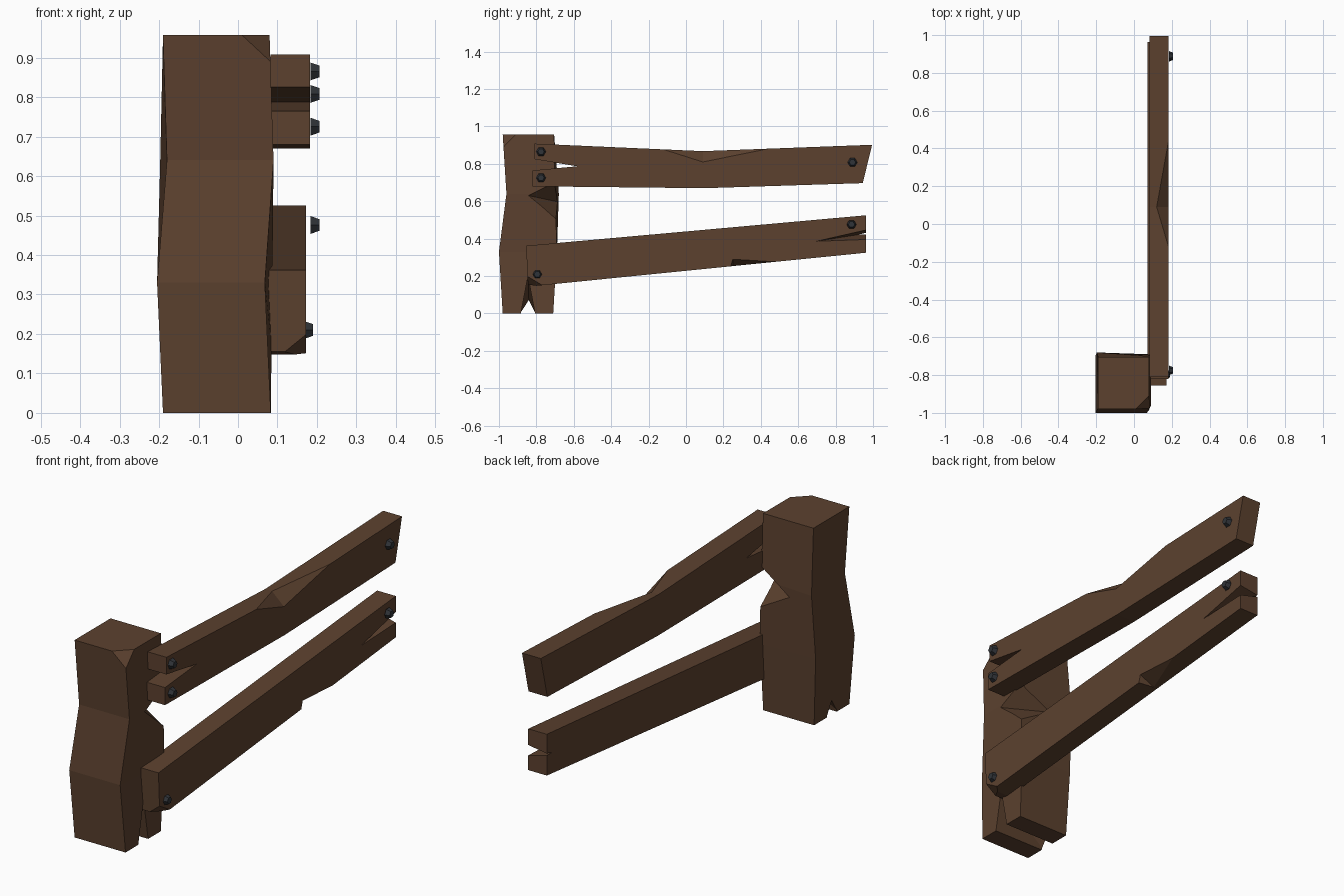
import bpy, bmesh
from mathutils import Vector

cube = bpy.data.objects.get("Cube")
if cube:
    bpy.data.objects.remove(cube, do_unlink=True)


def material(name, rgb):
    m = bpy.data.materials.new(name)
    m.use_nodes = True
    m.diffuse_color = (*rgb, 1)
    m.node_tree.nodes["Principled BSDF"].inputs["Base Color"].default_value = (*rgb, 1)
    return m


WOOD = material("brown_wood", (0.107, 0.053, 0.028))
IRON = material("dark_iron", (0.03, 0.034, 0.04))


def make(name, bm, mat):
    bmesh.ops.recalc_face_normals(bm, faces=bm.faces[:])
    me = bpy.data.meshes.new(name)
    bm.to_mesh(me)
    bm.free()
    me.materials.append(mat)
    ob = bpy.data.objects.new(name, me)
    bpy.context.collection.objects.link(ob)
    return ob


def plank(name, outline, x0, x1):
    """Side outline in (y, z), extruded across x."""
    bm = bmesh.new()
    face = bm.faces.new([bm.verts.new((x0, y, z)) for y, z in outline])
    ext = bmesh.ops.extrude_face_region(bm, geom=[face], use_keep_orig=True)
    verts = [v for v in ext["geom"] if isinstance(v, bmesh.types.BMVert)]
    bmesh.ops.translate(bm, verts=verts, vec=(x1 - x0, 0, 0))
    return make(name, bm, WOOD)


def slice_corner(ob, a, b, c):
    """Saw off a corner along the plane through three points."""
    a, b, c = Vector(a), Vector(b), Vector(c)
    bm = bmesh.new()
    bm.from_mesh(ob.data)
    centre = sum((v.co for v in bm.verts), Vector()) / len(bm.verts)
    n = (b - a).cross(c - a).normalized()
    if n.dot(centre - a) > 0:
        n = -n
    bmesh.ops.bisect_plane(bm, geom=bm.verts[:] + bm.edges[:] + bm.faces[:],
                           plane_co=a, plane_no=n, clear_outer=True)
    bmesh.ops.holes_fill(bm, edges=[e for e in bm.edges if e.is_boundary])
    bmesh.ops.recalc_face_normals(bm, faces=bm.faces[:])
    bm.to_mesh(ob.data)
    bm.free()


def carve(ob, points):
    """Subtract the convex hull of the points."""
    bm = bmesh.new()
    for p in points:
        bm.verts.new(p)
    bmesh.ops.convex_hull(bm, input=bm.verts[:])
    cutter = make("cutter", bm, WOOD)
    cutter.hide_render = True
    mod = ob.modifiers.new("carve", "BOOLEAN")
    mod.operation, mod.solver, mod.object = "DIFFERENCE", "EXACT", cutter
    bpy.context.view_layer.objects.active = ob
    bpy.ops.object.modifier_apply(modifier=mod.name)
    bpy.data.objects.remove(cutter, do_unlink=True)


def chip(ob, a, b, c, d):
    """Splintered notch: valley a-b, rising to c on one side and d on the other."""
    a, b, c, d = map(Vector, (a, b, c, d))
    mid = (a + b) / 2
    carve(ob, [2 * a - b, 2 * b - a, 2 * c - mid, 2 * d - mid])


# Post: four uneven rings of corners
rings = [
    (0.0, [(-.19, -.98), (.083, -.98), (.083, -.71), (-.19, -.71)]),
    (.33, [(-.205, -1), (.068, -1), (.087, -.69), (-.205, -.70)]),
    (.64, [(-.18, -.96), (.09, -.96), (.09, -.70), (-.197, -.68)]),
    (.957, [(-.19, -.98), (.08, -.98), (.08, -.705), (-.19, -.705)]),
]
bm = bmesh.new()
loops = [[bm.verts.new((x, y, z)) for x, y in ring] for z, ring in rings]
bm.faces.new(loops[0])
bm.faces.new(loops[-1])
for low, high in zip(loops, loops[1:]):
    for i in range(4):
        j = (i + 1) % 4
        bm.faces.new((low[i], low[j], high[j], high[i]))
post = make("post", bm, WOOD)
slice_corner(post, (.01, -.98, .957), (.083, -.98, .885), (.08, -.91, .957))
chip(post, (.087, -.84, .63), (-.06, -.70, .60), (.087, -.70, .70), (.087, -.70, .51))
# Split in the foot of the post
carve(post, [(.1, -.845, .2), (-.22, -.84, .06)]
      + [(x, y, -.01) for x in (.1, -.22) for y in (-.885, -.805)])

# Upper rail with a forked end
upper = plank("upper_rail", [
    (-.81, .908), (.09, .868), (.995, .902), (.945, .697), (.1, .67),
    (-.82, .68), (-.82, .765), (-.58, .787), (-.81, .825)], .082, .183)
chip(upper, (.183, .09, .81), (.12, .09, .868), (.183, -.12, .877), (.183, .45, .883))

# Lower rail, split at the far end
lower = plank("lower_rail", [
    (-.855, .362), (.963, .525), (.963, .325), (-.80, .148), (-.845, .155)], .072, .172)
slice_corner(lower, (.172, -.85, .2), (.115, -.845, .152), (.172, -.77, .152))
chip(lower, (.172, .25, .29), (.095, .25, .255), (.172, .24, .254), (.172, .47, .277))
chip(lower, (.175, .69, .385), (.075, .91, .42), (.175, .963, .447), (.175, .963, .395))

# Bolt heads: tapered hexagons
bolts = [("upper_front_bolt", .184, -.775, .865), ("upper_fork_bolt", .184, -.775, .725),
         ("upper_back_bolt", .184, .89, .808), ("lower_back_bolt", .184, .885, .476),
         ("lower_front_bolt", .168, -.795, .21)]
for name, x, y, z in bolts:
    bm = bmesh.new()
    bmesh.ops.create_cone(bm, cap_ends=True, segments=6, radius1=.026, radius2=.017, depth=.022)
    head = make(name, bm, IRON)
    head.rotation_euler = (0, 1.5708, 0)
    head.location = (x + .011, y, z)
